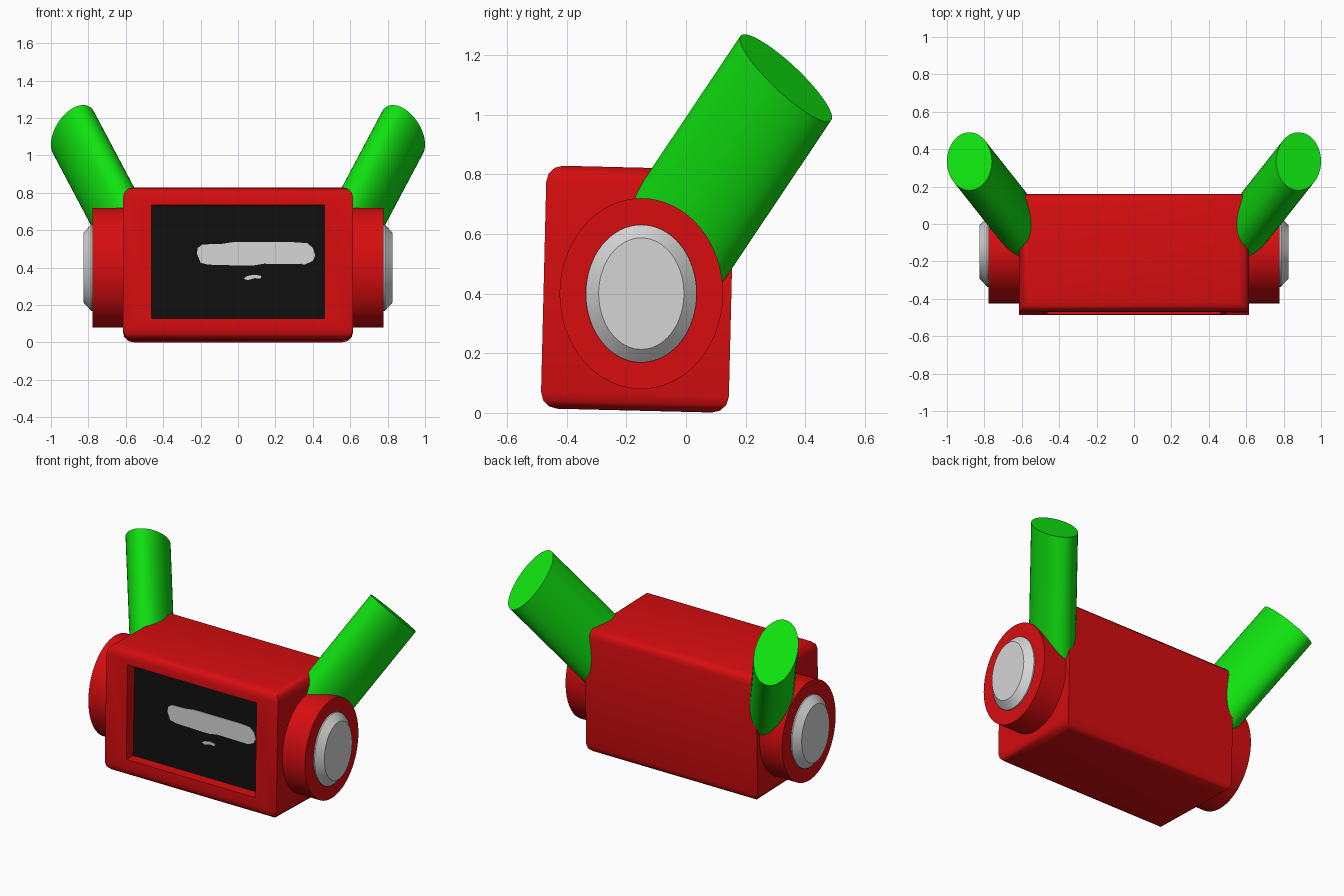
import bpy, bmesh, math
from mathutils import Vector, Matrix

if "Cube" in bpy.data.objects:
    bpy.data.objects.remove(bpy.data.objects["Cube"])


def material(name, color):
    m = bpy.data.materials.new(name)
    m.diffuse_color = (*color, 1)
    m.use_nodes = True
    m.node_tree.nodes["Principled BSDF"].inputs["Base Color"].default_value = m.diffuse_color
    return m


RED = material("red", (0.68, 0.004, 0.005))
GREEN = material("green", (0.005, 0.76, 0.005))
BLACK = material("black", (0.005, 0.005, 0.005))
GREY = material("light grey", (0.66, 0.66, 0.66))


def finish(name, bm, mats, mirror=False, angle=40):
    bmesh.ops.recalc_face_normals(bm, faces=bm.faces[:])
    me = bpy.data.meshes.new(name)
    bm.to_mesh(me)
    bm.free()
    for m in mats:
        me.materials.append(m)
    ob = bpy.data.objects.new(name, me)
    bpy.context.collection.objects.link(ob)
    bpy.ops.object.select_all(action='DESELECT')
    bpy.context.view_layer.objects.active = ob
    ob.select_set(True)
    bpy.ops.object.shade_smooth_by_angle(angle=math.radians(angle))
    if mirror:
        ob.modifiers.new("mirror", 'MIRROR').use_mirror_merge = False
    return ob


def tube(name, rings, mat, n=48):
    """Capped tube through elliptical rings (centre, half axis u, half axis v), mirrored in x."""
    bm = bmesh.new()
    loops = []
    for c, u, v in rings:
        c, u, v = Vector(c), Vector(u), Vector(v)
        loops.append([bm.verts.new(c + u * math.cos(2 * math.pi * i / n) + v * math.sin(2 * math.pi * i / n))
                      for i in range(n)])
    for a, b in zip(loops, loops[1:]):
        for i in range(n):
            j = (i + 1) % n
            bm.faces.new((a[i], a[j], b[j], b[i]))
    bm.faces.new(loops[0])
    bm.faces.new(loops[-1])
    return finish(name, bm, [mat], mirror=True, angle=30)


# Body frame: slightly tilted about x
TILT = Matrix.Translation((0, -0.1625, 0.415)) @ Matrix.Rotation(math.radians(-1.4), 4, 'X')
W, D, H = 1.23, 0.63, 0.815

# Body: box with rounded top and bottom edges and a recessed black screen
bm = bmesh.new()
bmesh.ops.create_cube(bm, size=1, matrix=Matrix.Diagonal((W, D, H, 1)))
flat = [e for e in bm.edges if abs(e.verts[0].co.z - e.verts[1].co.z) < 0.01]
bmesh.ops.bevel(bm, geom=flat, offset=0.055, segments=3, profile=0.5, affect='EDGES')
bm.normal_update()
front = max((f for f in bm.faces if f.normal.y < -0.99), key=lambda f: f.calc_area())
bmesh.ops.inset_individual(bm, faces=[front], thickness=0.05)
for v in front.verts:
    v.co.x = math.copysign(0.4625, v.co.x)
    v.co.z = 0.313 if v.co.z > 0 else -0.295
bmesh.ops.inset_individual(bm, faces=[front], thickness=0.001)
for v in front.verts:
    v.co.y += 0.07
front.material_index = 1
finish("body", bm, [RED, BLACK]).matrix_world = TILT

# Screen marks: thin plates on the screen, outlines in x and height
MARKS = {
    "screen_bar": [(-0.22, 0.47), (-0.20, 0.42), (-0.16, 0.41), (0.02, 0.405), (0.08, 0.405), (0.14, 0.415),
                   (0.36, 0.412), (0.40, 0.43), (0.413, 0.46), (0.40, 0.50), (0.37, 0.525), (0.30, 0.53),
                   (0.05, 0.53), (-0.03, 0.53), (-0.08, 0.522), (-0.19, 0.518), (-0.215, 0.50)],
    "screen_dash": [(0.03, 0.335), (0.05, 0.327), (0.09, 0.338), (0.12, 0.335), (0.125, 0.35), (0.09, 0.356),
                    (0.05, 0.35)],
}
for name, pts in MARKS.items():
    bm = bmesh.new()
    f = bm.faces.new([bm.verts.new((x, -D / 2 + 0.072, z - 0.415)) for x, z in pts])
    ext = bmesh.ops.extrude_face_region(bm, geom=[f])
    for v in ext["geom"]:
        if isinstance(v, bmesh.types.BMVert):
            v.co.y -= 0.005
    finish(name, bm, [GREY]).matrix_world = TILT


# Side discs and their grey caps
def side_ring(x, ry, rz):
    return (x, -0.15, 0.40), (0, ry, 0), (0, 0, rz)


tube("side_disc", [side_ring(0.56, 0.274, 0.32), side_ring(0.777, 0.274, 0.32)], RED, 64)
tube("side_cap", [side_ring(0.76, 0.186, 0.231), side_ring(0.785, 0.186, 0.231),
                  side_ring(0.825, 0.143, 0.187)], GREY, 64)

# Antennae: slanted elliptical tubes running down into the body
top = Vector((0.88, 0.335, 1.123))
low = top - Vector((0.53, 0.67, 1.0)) * 0.65
u, v = (0.12, 0, -0.064), (0, 0.155, -0.132)
tube("antenna", [(low, u, v), (top, u, v)], GREEN)
